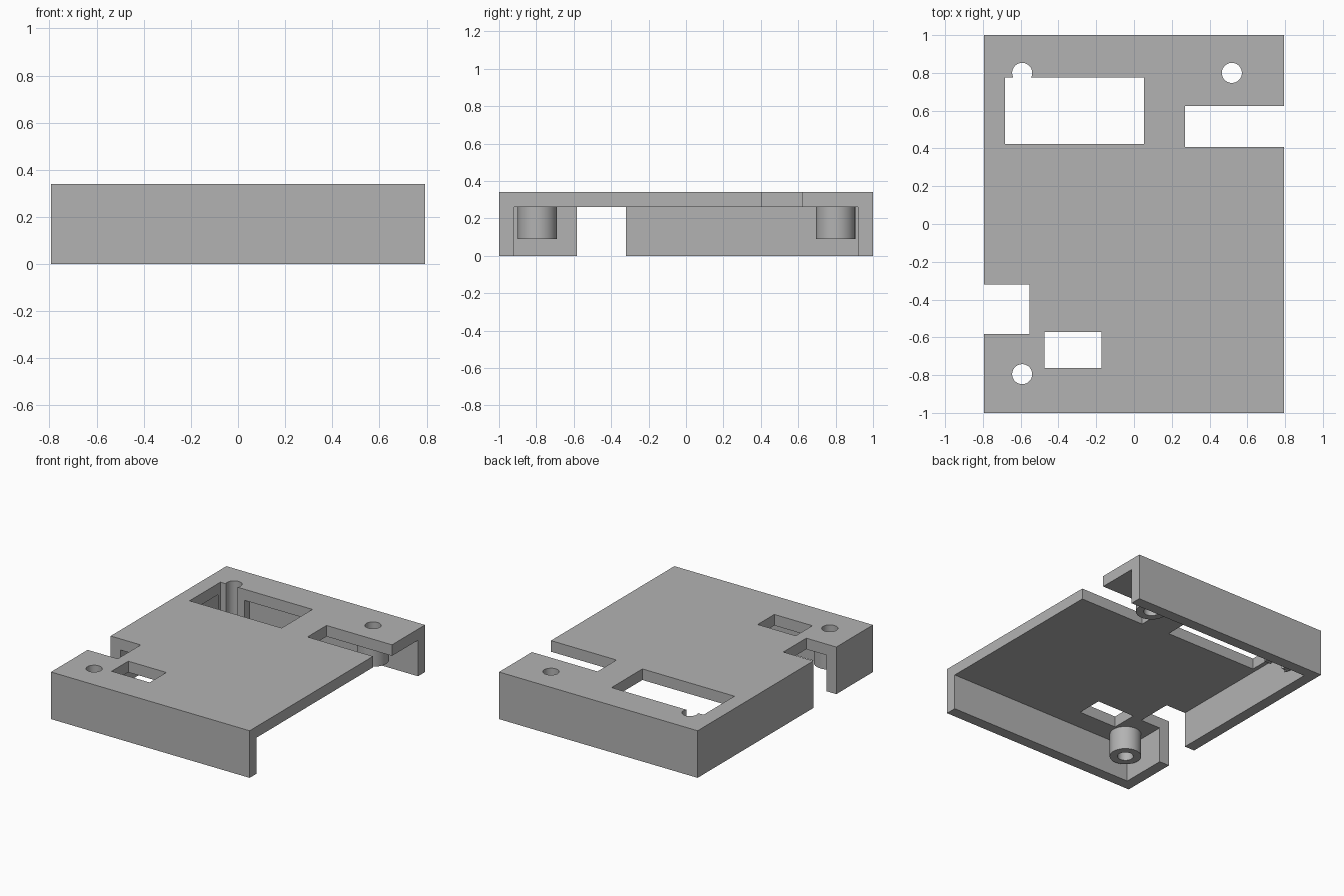
import bpy
import math

cube = bpy.data.objects.get("Cube")
if cube:
    bpy.data.objects.remove(cube, do_unlink=True)

HALF_X, HEIGHT, ROOF, WALL = 0.793, 0.34, 0.26, 0.08

grey = bpy.data.materials.new("matte grey")
grey.use_nodes = True
colour = (0.45, 0.45, 0.45, 1)
grey.diffuse_color = colour
grey.node_tree.nodes["Principled BSDF"].inputs["Base Color"].default_value = colour


def finish(name):
    obj = bpy.context.object
    obj.name = name
    bpy.ops.object.transform_apply(location=True, rotation=True, scale=True)
    obj.data.materials.append(grey)
    return obj


def box(name, x, y, z):
    bpy.ops.mesh.primitive_cube_add(
        size=1, location=[(a + b) / 2 for a, b in (x, y, z)])
    bpy.context.object.scale = [b - a for a, b in (x, y, z)]
    return finish(name)


def cylinder(name, centre, radius, z):
    bpy.ops.mesh.primitive_cylinder_add(
        vertices=48, radius=radius, depth=z[1] - z[0],
        location=(*centre, sum(z) / 2))
    return finish(name)


def combine(target, tool, operation):
    """Apply a boolean and discard the tool."""
    tool.hide_render = True
    mod = target.modifiers.new(tool.name, "BOOLEAN")
    mod.operation = operation
    mod.solver = "EXACT"
    mod.object = tool
    bpy.context.view_layer.objects.active = target
    bpy.ops.object.modifier_apply(modifier=mod.name)
    bpy.data.objects.remove(tool, do_unlink=True)


# Cover: a shell open underneath and along its left side
cover = box("cover", (-HALF_X, HALF_X), (-1, 1), (0, HEIGHT))
cavity = box("cavity", (-HALF_X + WALL, 1), (-1 + WALL, 1 - WALL), (-0.1, ROOF))
combine(cover, cavity, "DIFFERENCE")

# Screw posts hanging from the roof
posts = [(-0.592, -0.795), (-0.592, 0.8), (0.518, 0.8)]
for centre in posts:
    combine(cover, cylinder("post", centre, 0.105, (0.09, 0.3)), "UNION")

# Screw holes through posts and roof
for centre in posts:
    combine(cover, cylinder("hole", centre, 0.053, (-0.1, 0.5)), "DIFFERENCE")

# Windows and edge notches
openings = {
    "display_window": ((-0.683, 0.052), (0.423, 0.775)),
    "small_window": ((-0.475, -0.171), (-0.763, -0.573)),
    "left_notch": ((0.27, 1), (0.407, 0.624)),
    "right_notch": ((-1, -0.553), (-0.582, -0.32)),
}
for name, (x, y) in openings.items():
    combine(cover, box(name, x, y, (-0.1, 0.5)), "DIFFERENCE")

# Round posts, crisp edges
bpy.ops.object.select_all(action="DESELECT")
cover.select_set(True)
bpy.context.view_layer.objects.active = cover
bpy.ops.object.shade_smooth_by_angle(angle=math.radians(30))
